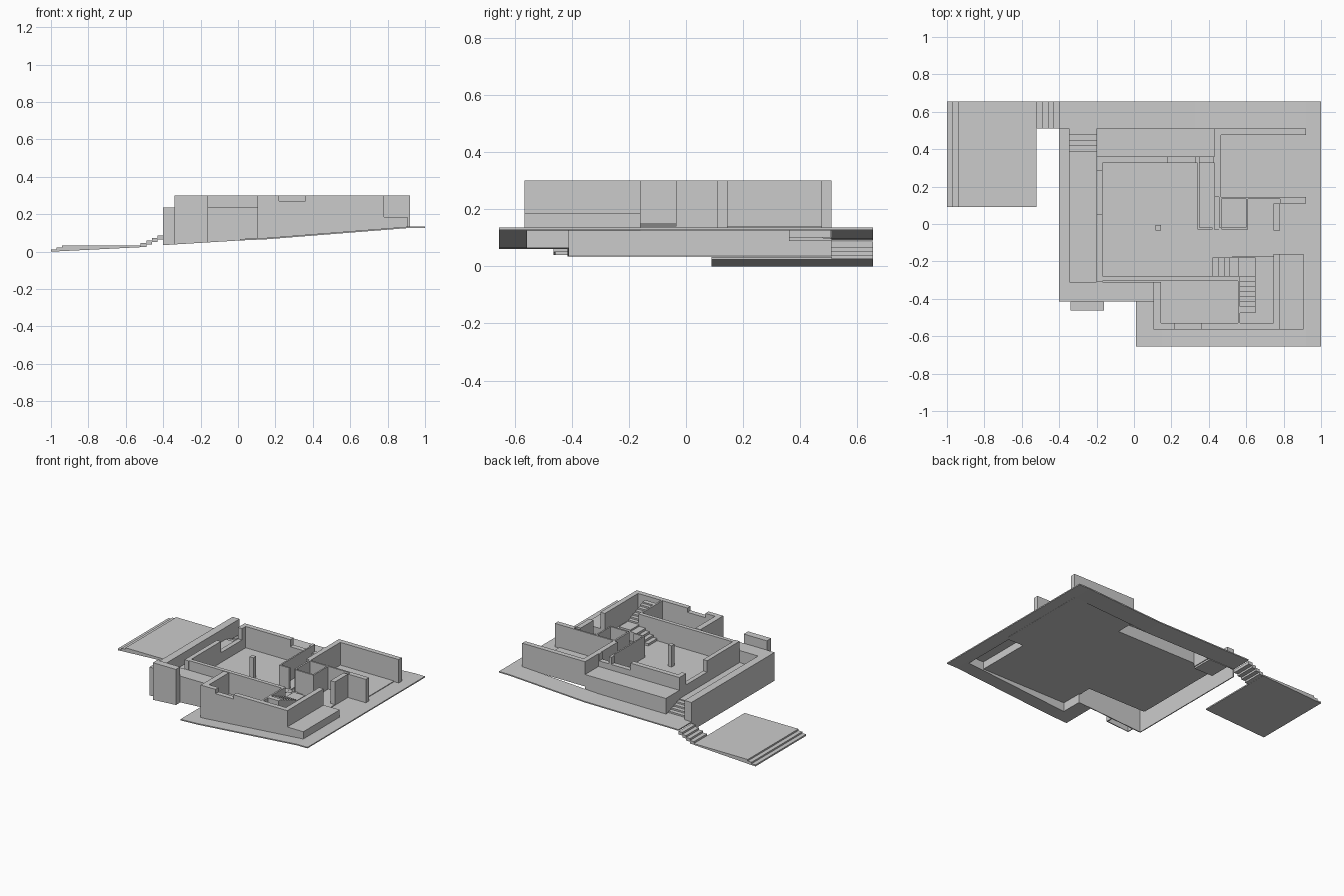
import bpy, bmesh

if "Cube" in bpy.data.objects:
    bpy.data.objects.remove(bpy.data.objects["Cube"])


def prism(name, profile, y0, y1):
    """Extrude an xz profile along y."""
    bm = bmesh.new()
    face = bm.faces.new([bm.verts.new((x, y0, z)) for x, z in profile])
    ext = bmesh.ops.extrude_face_region(bm, geom=[face])
    verts = [v for v in ext["geom"] if isinstance(v, bmesh.types.BMVert)]
    bmesh.ops.translate(bm, verts=verts, vec=(0, y1 - y0, 0))
    bmesh.ops.recalc_face_normals(bm, faces=bm.faces[:])
    me = bpy.data.meshes.new(name)
    bm.to_mesh(me)
    bm.free()
    ob = bpy.data.objects.new(name, me)
    bpy.context.collection.objects.link(ob)
    return ob


def box(name, x0, x1, y0, y1, z0, z1):
    return prism(name, [(x0, z0), (x1, z0), (x1, z1), (x0, z1)], y0, y1)


SLOPE = [(-0.40, 0.035), (0.01, 0.06), (0.15, 0.066), (0.92, 0.127), (1.0, 0.127)]
TOP = 0.30
FLOOR = 0.15
ENTRY = 0.137
UNDER = 0.126   # underside of the flat floor plates
RIM = 0.235     # top of the retaining walls


def ground(x):
    for (xa, za), (xb, zb) in zip(SLOPE, SLOPE[1:]):
        if x <= xb:
            return za + (zb - za) * (x - xa) / (xb - xa)
    return SLOPE[-1][1]


def skirt(name, x0, x1, y0, y1, top):
    """Wall with a flat top whose foot follows the hillside."""
    xs = [x0] + [x for x, _ in SLOPE if x0 < x < x1] + [x1]
    return prism(name, [(x, ground(x)) for x in xs] + [(x1, top), (x0, top)], y0, y1)


def slab(name, pts, thick, y0, y1):
    return prism(name, pts + [(x, z - thick) for x, z in reversed(pts)], y0, y1)


def wall(name, x0, x1, y0, y1, base=FLOOR, notches=()):
    """Straight wall; notches are (start, end, sill height) along its length."""
    along_x = (x1 - x0) > (y1 - y0)
    pos, end = (x0, x1) if along_x else (y0, y1)
    pieces = []
    for a, b, sill in notches:
        pieces += [(pos, a, TOP), (a, b, sill)]
        pos = b
    pieces.append((pos, end, TOP))
    for i, (a, b, h) in enumerate(pieces):
        if b - a < 1e-4:
            continue
        if along_x:
            box(f"{name}_{i}", a, b, y0, y1, base, h)
        else:
            box(f"{name}_{i}", x0, x1, a, b, base, h)


# Lower terrace with two edge steps
prism("lower_terrace", [(-1, 0), (-0.52, 0.024), (-0.52, 0.033), (-0.94, 0.033),
                        (-0.94, 0.022), (-0.97, 0.022), (-0.97, 0.011), (-1, 0.011)],
      0.09, 0.655)

# Garden steps, stepped underneath as well
for i in range(4):
    x, z = -0.52 + i * 0.03, 0.033 + i * 0.0135
    box(f"garden_step_{i}", x, x + 0.03, 0.51, 0.655, z - 0.008, z + 0.0135)

# Sloped paths round the house
slab("back_path", [(-0.40, 0.099), (0.33, 0.103), (0.92, 0.135), (1, 0.135)], 0.008, 0.51, 0.655)
path = [(x, z + 0.008) for x, z in SLOPE]
slab("front_path", path[1:], 0.008, -0.655, -0.565)
slab("front_path_corner", [(0.01, 0.068), (0.105, 0.072)], 0.008, -0.565, -0.415)
slab("side_path", [(0.90, 0.1335), (0.92, 0.135), (1, 0.135)], 0.008, -0.565, 0.51)

# Flat floor plates
box("west_terrace_floor", -0.345, -0.20, -0.31, 0.36, UNDER, FLOOR)
box("main_floor", -0.20, 0.43, -0.31, 0.36, UNDER, FLOOR)
box("front_floor", 0.113, 0.78, -0.557, -0.31, UNDER, FLOOR)
box("stair_floor", 0.43, 0.78, -0.31, -0.17, UNDER, FLOOR)
box("hall_floor", 0.43, 0.78, -0.17, 0.145, UNDER, ENTRY + 0.003)
for i in range(3):
    box(f"hall_step_{i}", 0.43, 0.525 - i * 0.035, -0.17, -0.03, 0.14, 0.1435 + i * 0.003)
box("carport_floor", 0.43, 0.885, 0.145, 0.475, UNDER, ENTRY + 0.003)
box("entry_apron", 0.78, 0.92, -0.16, 0.145, UNDER, 0.135)
box("carport_threshold", 0.885, 0.92, 0.145, 0.475, UNDER, 0.135)

# Retaining walls, hollow from below, reaching down to the hillside
skirt("west_retaining_wall", -0.40, -0.394, -0.415, 0.51, RIM)
box("west_wall_cap", -0.394, -0.345, -0.409, 0.51, RIM - 0.006, RIM)
box("west_wall_inner", -0.351, -0.345, -0.31, 0.51, UNDER, RIM - 0.006)
box("west_wall_end", -0.394, -0.345, 0.504, 0.51, 0.09, RIM - 0.006)
skirt("south_retaining_wall", -0.394, 0.113, -0.415, -0.409, RIM)
box("south_wall_cap", -0.345, 0.105, -0.409, -0.31, RIM - 0.006, RIM)
box("south_wall_inner", -0.345, 0.105, -0.316, -0.31, UNDER, RIM - 0.006)
skirt("front_west_skirt", 0.105, 0.113, -0.565, -0.409, UNDER)
skirt("front_skirt", 0.113, 0.90, -0.565, -0.557, UNDER)

# Corner pier, also a shell
skirt("pier_west", -0.34, -0.334, -0.463, -0.415, TOP)
skirt("pier_east", -0.166, -0.16, -0.463, -0.415, TOP)
skirt("pier_front", -0.334, -0.166, -0.463, -0.457, TOP)
box("pier_back", -0.334, -0.166, -0.421, -0.415, RIM, TOP)
box("pier_cap", -0.334, -0.166, -0.457, -0.421, TOP - 0.006, TOP)

# Back planter, hollow from below
box("back_planter_lid", -0.20, 0.43, 0.36, 0.51, 0.204, 0.21)
box("back_planter_side", -0.20, 0.43, 0.504, 0.51, 0.095, 0.204)
box("back_planter_end", -0.20, -0.194, 0.36, 0.504, 0.10, 0.204)

# East planter, hollow from below
box("planter_lid", 0.78, 0.905, -0.565, -0.16, 0.178, 0.185)
box("planter_east_side", 0.898, 0.905, -0.565, -0.16, UNDER, 0.178)
box("planter_front_side", 0.78, 0.898, -0.565, -0.557, UNDER, 0.178)
box("planter_back_side", 0.78, 0.898, -0.167, -0.16, UNDER, 0.178)

# Outdoor stair to the west terrace
for i in range(5):
    box(f"terrace_step_{i}", -0.345, -0.20, 0.36, 0.51 - i * 0.03,
        0.088 + i * 0.011, 0.099 + i * 0.011)

# Main room outer walls
wall("main_west_wall", -0.20, -0.168, -0.31, 0.36, notches=[(0.05, 0.285, 0.22)])
wall("main_back_wall", -0.168, 0.465, 0.325, 0.36,
     notches=[(0.18, 0.33, 0.25), (0.35, 0.425, 0.25)])
wall("main_south_wall", -0.168, 0.56, -0.305, -0.278)
box("column", 0.115, 0.145, -0.035, -0.005, FLOOR, TOP)

# Front room walls
wall("front_wall", 0.105, 0.78, -0.565, -0.53, base=UNDER, notches=[(0.22, 0.36, 0.27)])
wall("front_west_wall", 0.105, 0.145, -0.53, -0.31, base=UNDER)
wall("front_partition", 0.555, 0.567, -0.53, -0.28)
wall("east_wall", 0.745, 0.78, -0.53, -0.16, base=UNDER)
wall("east_wall_back", 0.745, 0.78, -0.035, 0.11, base=UNDER)

# Carport walls
wall("carport_back_wall", 0.43, 0.92, 0.475, 0.51, base=UNDER)
wall("carport_west_wall", 0.43, 0.465, 0.145, 0.475, base=UNDER)
wall("carport_stub_wall", 0.78, 0.92, 0.11, 0.145, base=UNDER)
wall("carport_south_wall", 0.455, 0.78, 0.133, 0.145, base=0.138)

# Thin inner partitions
wall("corridor_wall", 0.34, 0.35, -0.03, 0.325)
wall("corridor_end_wall", 0.35, 0.42, -0.03, -0.018)
wall("bath_west_wall", 0.455, 0.467, -0.02, 0.145, base=0.138)
wall("bath_south_wall", 0.467, 0.61, -0.03, -0.018, base=0.138)
wall("bath_east_wall", 0.60, 0.61, -0.018, 0.133, base=0.138)

# Indoor stair: flight, landing, second flight
for i in range(4):
    box(f"stair_lower_{i}", 0.42 + i * 0.03, 0.56, -0.28, -0.18, FLOOR + i * 0.016, FLOOR + (i + 1) * 0.016)
box("stair_landing", 0.56, 0.65, -0.28, -0.18, FLOOR, 0.225)
for i in range(6):
    y = -0.28 - i * 0.027
    box(f"stair_upper_{i}", 0.567, 0.65, y - 0.027, y, FLOOR, 0.236 + i * 0.011)
box("stair_top_landing", 0.567, 0.65, -0.475, -0.442, FLOOR, TOP)
